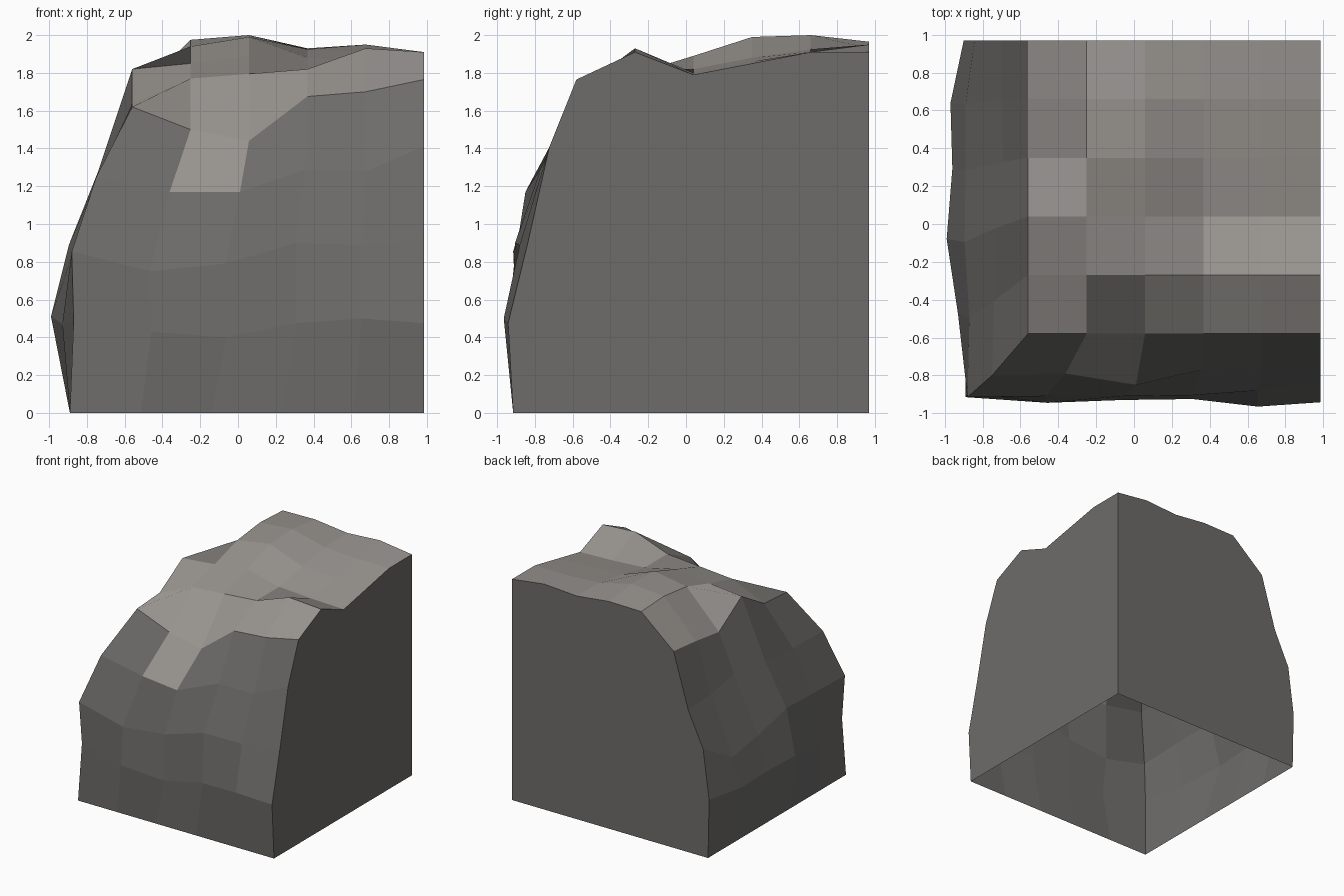
import bpy, bmesh, math

cube = bpy.data.objects.get("Cube")
if cube:
    bpy.data.objects.remove(cube, do_unlink=True)


def flat_material(name, colour):
    mat = bpy.data.materials.new(name)
    mat.use_nodes = True
    mat.diffuse_color = (*colour, 1)
    shader = next(n for n in mat.node_tree.nodes if n.type == 'BSDF_PRINCIPLED')
    shader.inputs["Base Color"].default_value = (*colour, 1)
    shader.inputs["Roughness"].default_value = 0.9
    return mat


CELLS = 5
WALL_X, WALL_Y = 0.985, 0.97      # flat walls at the left and the back
EDGE_X, EDGE_Y = -0.56, -0.58     # rim where the plateau meets the cliff

# Plateau heights, one row per step from front to back
plateau = [
    [1.62, 1.50, 1.44, 1.675, 1.70, 1.765],
    [1.64, 1.77, 1.795, 1.82, 1.93, 1.91],
    [1.82, 1.85, 1.89, 1.82, 1.80, 1.79],
    [1.63, 1.94, 1.99, 1.88, 1.86, 1.85],
    [1.67, 1.975, 2.0, 1.925, 1.91, 1.91],
    [1.70, 1.96, 1.965, 1.93, 1.95, 1.91],
]

# Cliff bands from the ground up: (outward depth, height) from the corner outward
side_bands = [
    ([.89] * 6, [0] * 6),
    ([.87, .93, .99, .96, .97, .90], [.49, .47, .51, .50, .50, .505]),
    ([.88, .87, .895, .89, .89, .843], [.855, .86, .89, .80, .745, .93]),
    ([.75, .74, .74, .69, .70, .70], [1.25, 1.25, 1.28, 1.29, 1.25, 1.23]),
]
front_bands = [
    ([.915] * 6, [0] * 6),
    ([.89, .945, .93, .925, .965, .942], [.49, .43, .40, .475, .50, .475]),
    ([.915, .91, .91, .905, .88, .833], [.855, .75, .79, .90, .89, .92]),
    ([.80, .79, .85, .77, .755, .723], [1.25, 1.17, 1.17, 1.29, 1.28, 1.41]),
]


def spread(start, end, step, bulge):
    """Evenly spaced position, pushed along a little in the middle."""
    t = step / CELLS
    return start + (end - start) * t + bulge * math.sin(math.pi * t)


bm = bmesh.new()

# Plateau grid
top = [[bm.verts.new((spread(EDGE_X, WALL_X, i, 0), spread(EDGE_Y, WALL_Y, j, 0), z))
        for i, z in enumerate(row)] for j, row in enumerate(plateau)]

# Cliff bands, running from the back wall round the corner to the left wall
bands = []
for level, ((side_d, side_z), (front_d, front_z)) in enumerate(zip(side_bands, front_bands)):
    bulge = 0.07 if level else 0
    side = [bm.verts.new((-side_d[k], spread(-front_d[0], WALL_Y, k, bulge), side_z[k]))
            for k in range(CELLS, 0, -1)]
    front = [bm.verts.new((spread(-side_d[0], WALL_X, k, bulge), -front_d[k], front_z[k]))
             for k in range(CELLS + 1)]
    bands.append(side + front)
rim = [top[j][0] for j in range(CELLS, 0, -1)] + top[0]
bands.append(rim)

# Plateau faces
for j in range(CELLS):
    for i in range(CELLS):
        bm.faces.new((top[j][i], top[j][i + 1], top[j + 1][i + 1], top[j + 1][i]))

# Cliff faces, with one pale ledge spilling over the front rim
ledge = CELLS + 1
for level, (low, high) in enumerate(zip(bands, bands[1:])):
    for k in range(2 * CELLS):
        face = bm.faces.new((low[k], low[k + 1], high[k + 1], high[k]))
        is_ledge = k == ledge and high is rim
        face.material_index = 0 if is_ledge else 1

# Flat walls, closing the back and the left; the underside stays open
foot = bm.verts.new((WALL_X, WALL_Y, 0))
back_loop = [b[0] for b in bands] + top[CELLS][1:] + [foot]
left_loop = [b[-1] for b in bands] + [row[CELLS] for row in top[1:]] + [foot]
for loop in (back_loop, list(reversed(left_loop))):
    bm.faces.new(loop).material_index = 1

bmesh.ops.recalc_face_normals(bm, faces=bm.faces)
if sum(f.normal.z for f in bm.faces if f.material_index == 0) < 0:
    bmesh.ops.reverse_faces(bm, faces=bm.faces)

mesh = bpy.data.meshes.new("cliff_corner")
bm.to_mesh(mesh)
bm.free()
mesh.materials.append(flat_material("pale_rock", (0.32, 0.30, 0.28)))
mesh.materials.append(flat_material("dark_rock", (0.155, 0.15, 0.145)))
bpy.context.collection.objects.link(bpy.data.objects.new("cliff_corner", mesh))
